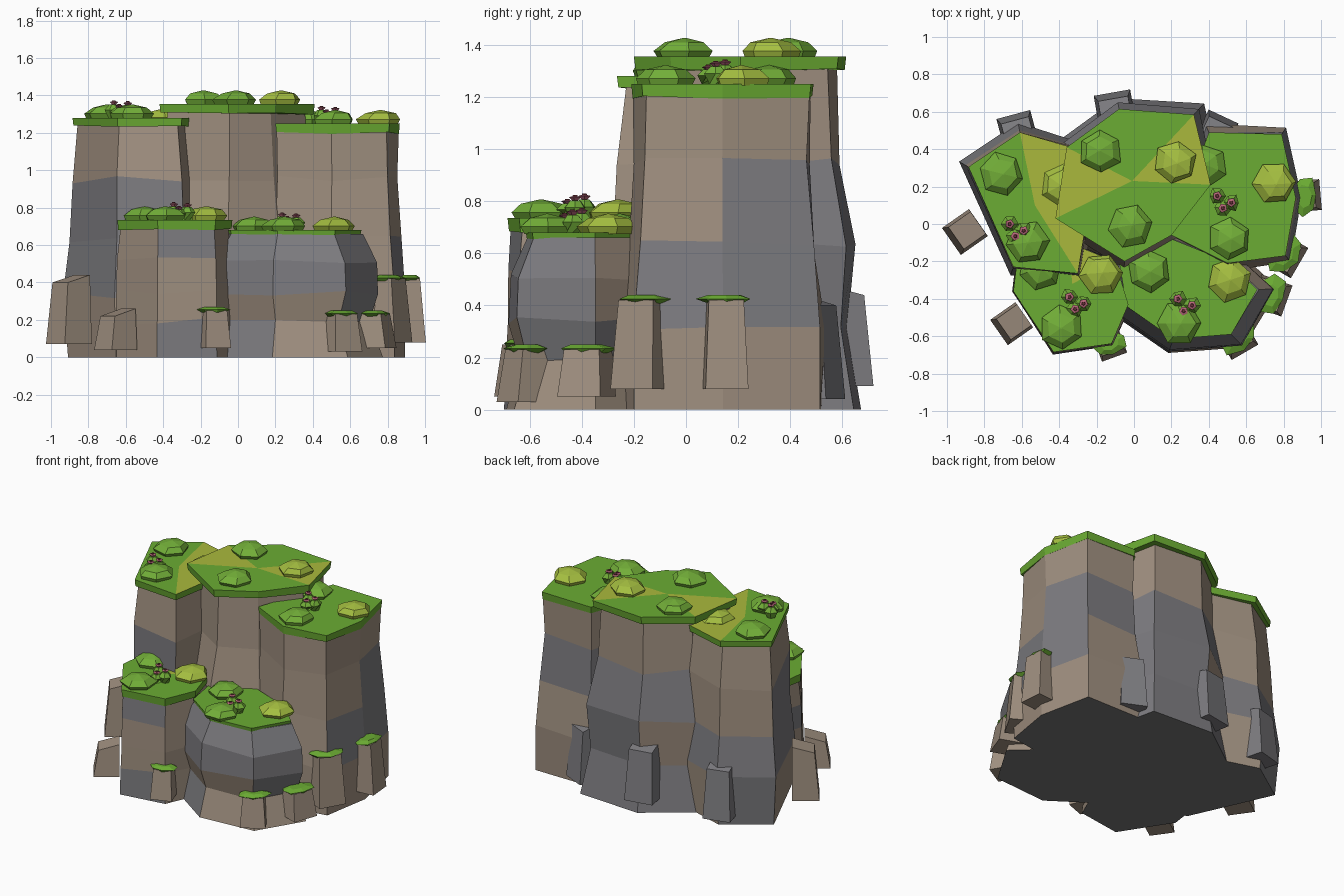
import bpy, bmesh, random
from math import sin, cos, pi, radians
from mathutils import Vector

random.seed(4)
if "Cube" in bpy.data.objects:
    bpy.data.objects.remove(bpy.data.objects["Cube"])


def material(name, code):
    def lin(c):
        return c / 12.92 if c <= 0.04045 else ((c + 0.055) / 1.055) ** 2.4
    col = [lin(int(code[i:i + 2], 16) / 255) for i in (0, 2, 4)] + [1]
    m = bpy.data.materials.new(name)
    m.use_nodes = True
    m.diffuse_color = col
    m.node_tree.nodes["Principled BSDF"].inputs["Base Color"].default_value = col
    return m


BROWN = material("brown_rock", "a09080")
GREY = material("grey_rock", "7d7c80")
BASE = material("dark_base", "767676")
GRASS = material("grass_green", "6bac33")
LIME = material("grass_lime", "aab93c")
BUSH = material("bush_green", "72ae38")
BUSH_LIME = material("bush_lime", "a4be40")
PETAL = material("petal_pink", "b8667a")
HEART = material("flower_heart", "6a3038")


def finish(name, bm, mats):
    bmesh.ops.recalc_face_normals(bm, faces=bm.faces)
    me = bpy.data.meshes.new(name)
    bm.to_mesh(me)
    bm.free()
    for m in mats:
        me.materials.append(m)
    ob = bpy.data.objects.new(name, me)
    bpy.context.collection.objects.link(ob)
    return ob


def loft(bm, rings, paint=lambda side, band: 0, bottom=0, top=0):
    """Skin a stack of equal rings; paint gives the material of each quad."""
    loops = [[bm.verts.new(p) for p in ring] for ring in rings]
    n = len(loops[0])
    for band, (lo, hi) in enumerate(zip(loops, loops[1:])):
        for i in range(n):
            j = (i + 1) % n
            bm.faces.new((lo[i], lo[j], hi[j], hi[i])).material_index = paint(i, band)
    bm.faces.new(loops[0][::-1]).material_index = bottom
    bm.faces.new(loops[-1]).material_index = top


def ring(n, r, z, at=(0, 0), turn=0.0, wobble=0.0, squash=1.0):
    """Polygon around a point, squashed along the turn direction."""
    pts = []
    for i in range(n):
        a = 2 * pi * i / n
        k = r * (1 + random.uniform(-wobble, wobble))
        u, v = cos(a) * k * squash, sin(a) * k
        pts.append((at[0] + u * cos(turn) - v * sin(turn), at[1] + u * sin(turn) + v * cos(turn), z))
    return pts


# Rock columns: banded brown and grey stone below a flat grass cap
def column(name, outline, hub, top, levels, scales, bands, lime_sides):
    c = Vector(hub)
    pts = [Vector(p) for p in outline]
    rings = []
    for k, (z, s) in enumerate(zip(levels, scales)):
        edge = k in (0, len(levels) - 1)
        row = []
        for p in pts:
            q = c + (p - c) * (s + random.uniform(-0.025, 0.025))
            row.append((q.x, q.y, z + (0 if edge else random.uniform(-0.025, 0.025))))
        rings.append(row)
    bm = bmesh.new()
    loft(bm, rings, lambda side, band: "bg".index(bands[side][band]), bottom=2, top=1)
    finish(name + "_rock", bm, [BROWN, GREY, BASE])

    # grass cap with a fan of triangles on top
    bm = bmesh.new()
    low = [bm.verts.new((*(c + (p - c) * 0.985), levels[-1] - random.uniform(0, 0.012))) for p in pts]
    high = [bm.verts.new((*p, top)) for p in pts]
    mid = bm.verts.new((*c, top))
    for i in range(len(pts)):
        j = (i + 1) % len(pts)
        bm.faces.new((low[i], low[j], high[j], high[i]))
        bm.faces.new((high[i], high[j], mid)).material_index = int(i in lime_sides)
    bm.faces.new(low[::-1])
    finish(name + "_grass", bm, [GRASS, LIME])


TALL = (0, 0.33, 0.63, 0.95)
column("left_back_column",
       [(-.885, .305), (-.645, -.23), (-.3, -.265), (-.25, .05), (-.3, .4), (-.61, .49)],
       (-.53, .1), 1.28, TALL + (1.24,), (1.08, 1.12, 1.03, 1.0, .92),
       ["bggb", "bggb", "gbbb", "gggb", "bgbb", "ggbb"], (2, 3, 4))
column("middle_back_column",
       [(-.42, .03), (-.05, -.2), (.2, -.06), (.41, .21), (.32, .585), (-.08, .615), (-.36, .41)],
       (-.01, .23), 1.355, TALL + (1.31,), (1.16, 1.02, 1.07, .94, .9),
       ["bbbb", "bgbb", "bbbb", "gggb", "gggb", "gbgb", "gggb"], (3, 6))
column("right_back_column",
       [(.2, -.06), (.5, -.21), (.81, -.17), (.865, .14), (.79, .48), (.4, .49)],
       (.55, .12), 1.25, TALL + (1.205,), (1.1, 1.11, 1.02, .95, .96),
       ["bgbb", "bbbb", "bgbb", "bggb", "bbgb", "gggb"], ())
column("left_front_column",
       [(-.645, -.36), (-.43, -.685), (-.12, -.64), (-.03, -.43), (-.1, -.2), (-.35, -.1), (-.62, -.15)],
       (-.33, -.32), 0.735, (0, .2, .36, .54, .69), (1.03, 1.0, 1.02, .99, .95),
       ["bbbb", "gbbg", "bbbb", "bbgb", "gggb", "bggb", "bbgb"], (4,))
column("right_front_column",
       [(-.04, -.44), (.21, -.615), (.52, -.59), (.66, -.35), (.5, -.2), (.2, -.08), (-.08, -.2)],
       (.3, -.36), 0.68, (0, .2, .34, .5, .66), (1.3, 1.1, 1.24, 1.24, 1.0),
       ["gbgg", "bbgg", "bggg", "bgbb", "gggb", "bgbb", "bgbg"], ())


# Loose stones leaning against the foot, some with a moss pad
def stone(name, x, y, z, h, w, angle, mat, moss):
    a = radians(angle)
    out = Vector((cos(a), sin(a)))
    side = Vector((-out.y, out.x))

    def corners(size, lean, z_in, z_out):
        mid = Vector((x, y)) + out * lean
        return [(*(mid + out * (u * size * 0.5) + side * (v * size * 0.5)), z_out if u > 0 else z_in)
                for u, v in ((-1, -1), (1, -1), (1, 1), (-1, 1))]
    bm = bmesh.new()
    drop = 0 if moss else 0.04
    loft(bm, [corners(w * 1.1, 0.005, z, z), corners(w * 0.9, -0.01, z + h, z + h - drop)])
    finish(name, bm, [mat])
    if moss:
        bm = bmesh.new()
        t = z + h
        at = (x, y)
        loft(bm, [ring(7, w * .5, t - .012, at, a, .12, .7), ring(7, w * .7, t + .005, at, a, .15, .7),
                  ring(7, w * .4, t + .02, at, a, .1, .7)])
        finish(name + "_moss", bm, [GRASS])


for i, s in enumerate([
        (-.9, -.04, .07, .37, .16, 215, BROWN, False), (-.65, -.53, .04, .22, .15, 215, BROWN, False),
        (-.13, -.64, .05, .2, .13, 290, BROWN, True), (.55, -.61, .03, .2, .15, 300, BROWN, True),
        (.73, -.38, .05, .18, .16, 340, BROWN, True), (.8, -.16, .08, .34, .17, 330, BROWN, True),
        (.91, .15, .08, .34, .15, 5, BROWN, True), (-.1, .6, .09, .39, .18, 100, GREY, False),
        (-.62, .49, .06, .38, .17, 105, GREY, False), (.44, .49, .04, .4, .16, 65, GREY, False)]):
    stone(f"foot_stone_{i + 1}", *s)


# Low faceted bushes on the grass
def bush(name, x, y, z, r, mat):
    bm = bmesh.new()
    turn = random.uniform(0, pi)
    at = (x, y)
    inner = (x + random.uniform(-.012, .012), y + random.uniform(-.012, .012))
    loft(bm, [ring(6, r * .88, z - .005, at, turn), ring(6, r, z + .022, at, turn, .05),
              ring(6, r * .68, z + .055, inner, turn, .06), ring(6, r * .04, z + .072, inner, turn)])
    finish(name, bm, [mat])


for i, (x, y, z, lime) in enumerate([
        (-.71, .27, 1.28, 0), (-.57, -.1, 1.28, 0), (-.38, .21, 1.26, 1),
        (-.18, .39, 1.355, 0), (.22, .33, 1.355, 1), (-.02, -.01, 1.355, 0),
        (.75, .22, 1.25, 1), (.51, -.08, 1.25, 0), (.38, .31, 1.25, 0),
        (-.18, -.27, .735, 1), (-.5, -.24, .735, 0), (-.39, -.55, .735, 0),
        (.08, -.25, .68, 0), (.51, -.3, .68, 1), (.24, -.53, .68, 0)]):
    bush(f"bush_{i + 1}", x, y, z, 0.118, BUSH_LIME if lime else BUSH)


# Flower clumps: leafy tufts, each carrying a small pink bloom with a dark heart
def flower_clump(name, x, y, z):
    leaves, heads = bmesh.new(), bmesh.new()
    for k, (dx, dy, h) in enumerate(((-.035, .03, .085), (.04, -.005, .08), (-.005, -.035, .065))):
        at = (x + dx, y + dy)
        loft(leaves, [ring(6, .028, z, at), ring(6, .045, z + h * .5, at, k, .15),
                      ring(6, .022, z + h * .85, at, k)])
        loft(heads, [ring(5, .008, z + h * .8, at, k), ring(5, .025, z + h, at, k),
                     ring(5, .011, z + h + .004, at, k), ring(5, .009, z + h + .009, at, k)],
             lambda s, b: int(b == 2), 0, 1)
    finish(name + "_leaves", leaves, [BUSH])
    finish(name + "_heads", heads, [PETAL, HEART])


for i, p in enumerate([(-.63, -.03, 1.28), (-.31, -.42, .735), (.27, -.43, .68), (.48, .12, 1.25)]):
    flower_clump(f"flower_clump_{i + 1}", *p)
